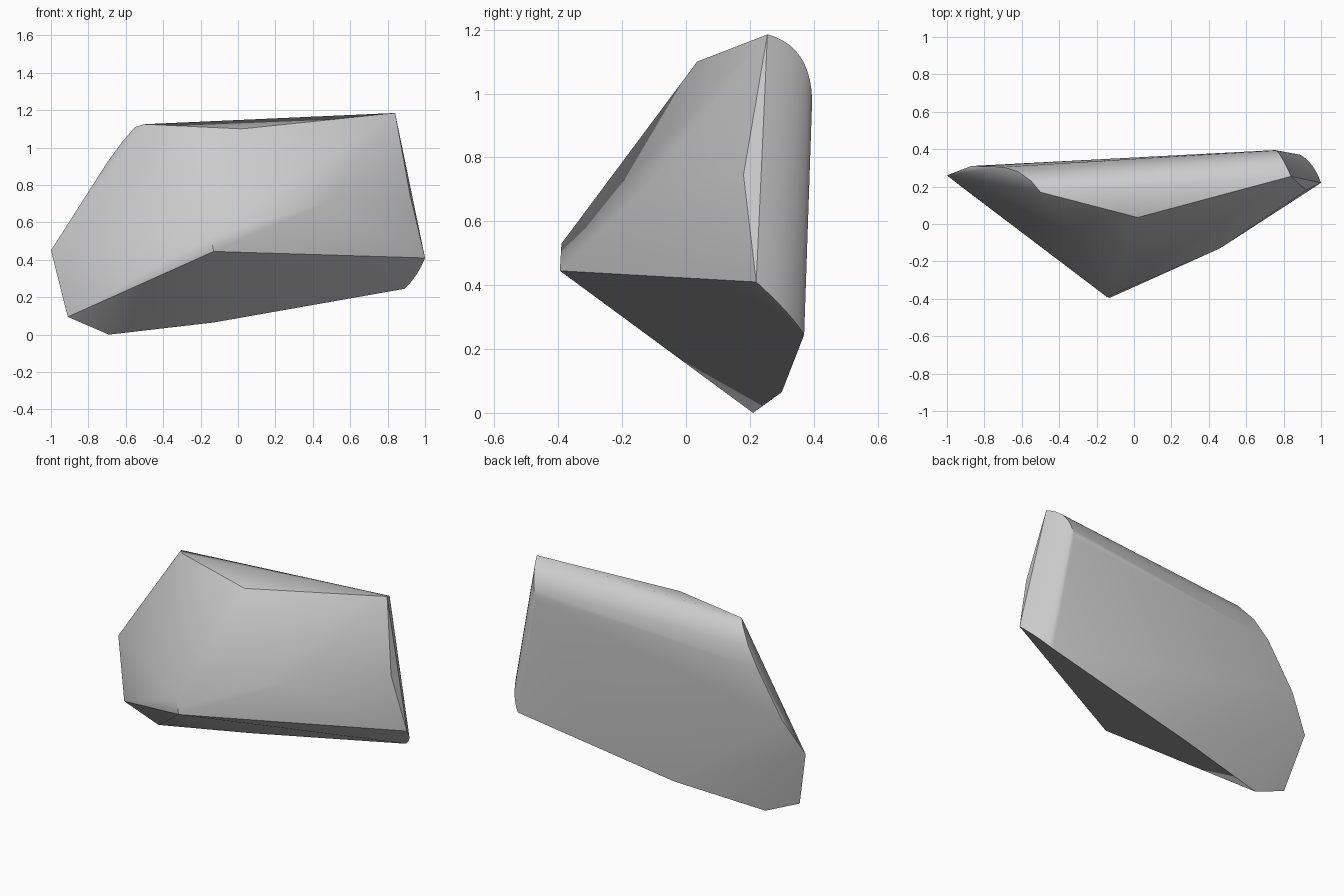
import bpy, bmesh, math

cube = bpy.data.objects.get("Cube")
if cube:
    bpy.data.objects.remove(cube, do_unlink=True)

stone = bpy.data.materials.new("stone_grey")
stone.use_nodes = True
grey = (0.6, 0.6, 0.6, 1)
stone.diffuse_color = grey
bsdf = next(n for n in stone.node_tree.nodes if n.type == 'BSDF_PRINCIPLED')
bsdf.inputs["Base Color"].default_value = grey


def arc(start, corner, end, steps):
    """Points on a curve rounding a corner between two ends."""
    points = []
    for i in range(steps + 1):
        t = i / steps
        weights = ((1 - t) ** 2, 2 * t * (1 - t), t * t)
        points.append([sum(w * p[k] for w, p in zip(weights, (start, corner, end)))
                       for k in range(3)])
    return points


# Front ridge, crown and nose
corners = [(-.13, -.395, .445), (-.145, -.39, .53), (.46, -.13, .70),
           (.02, .035, 1.10), (.92, .18, .745)]
# Underside rim
corners += [(-.91, .19, .095), (-.69, .21, 0), (-.13, .30, .065)]
# Left rim, from the crown down to the tip
corners += [(-.5, .17, 1.125), (-.55, .23, 1.11), (-.62, .28, 1.03),
            (-.7, .305, .92), (-.87, .31, .65), (-1, .26, .45)]
# Rounded upper back edge and rounded lower right edge
corners += arc((.84, .255, 1.185), (.78, .39, 1.15), (.755, .395, .98), 10)
corners += arc((1, .22, .41), (.96, .33, .31), (.89, .37, .245), 8)

# Wrap the corners into one faceted stone
bm = bmesh.new()
for co in corners:
    bm.verts.new(co)
hull = bmesh.ops.convex_hull(bm, input=bm.verts)
loose = [v for v in bm.verts if not v.link_faces]
bmesh.ops.delete(bm, geom=loose, context='VERTS')
bmesh.ops.recalc_face_normals(bm, faces=bm.faces)

mesh = bpy.data.meshes.new("rock")
bm.to_mesh(mesh)
bm.free()
mesh.materials.append(stone)
rock = bpy.data.objects.new("rock", mesh)
bpy.context.collection.objects.link(rock)

# Soft rounded bands, crisp fracture edges
bpy.ops.object.select_all(action='DESELECT')
rock.select_set(True)
bpy.context.view_layer.objects.active = rock
bpy.ops.object.shade_smooth_by_angle(angle=math.radians(30))
